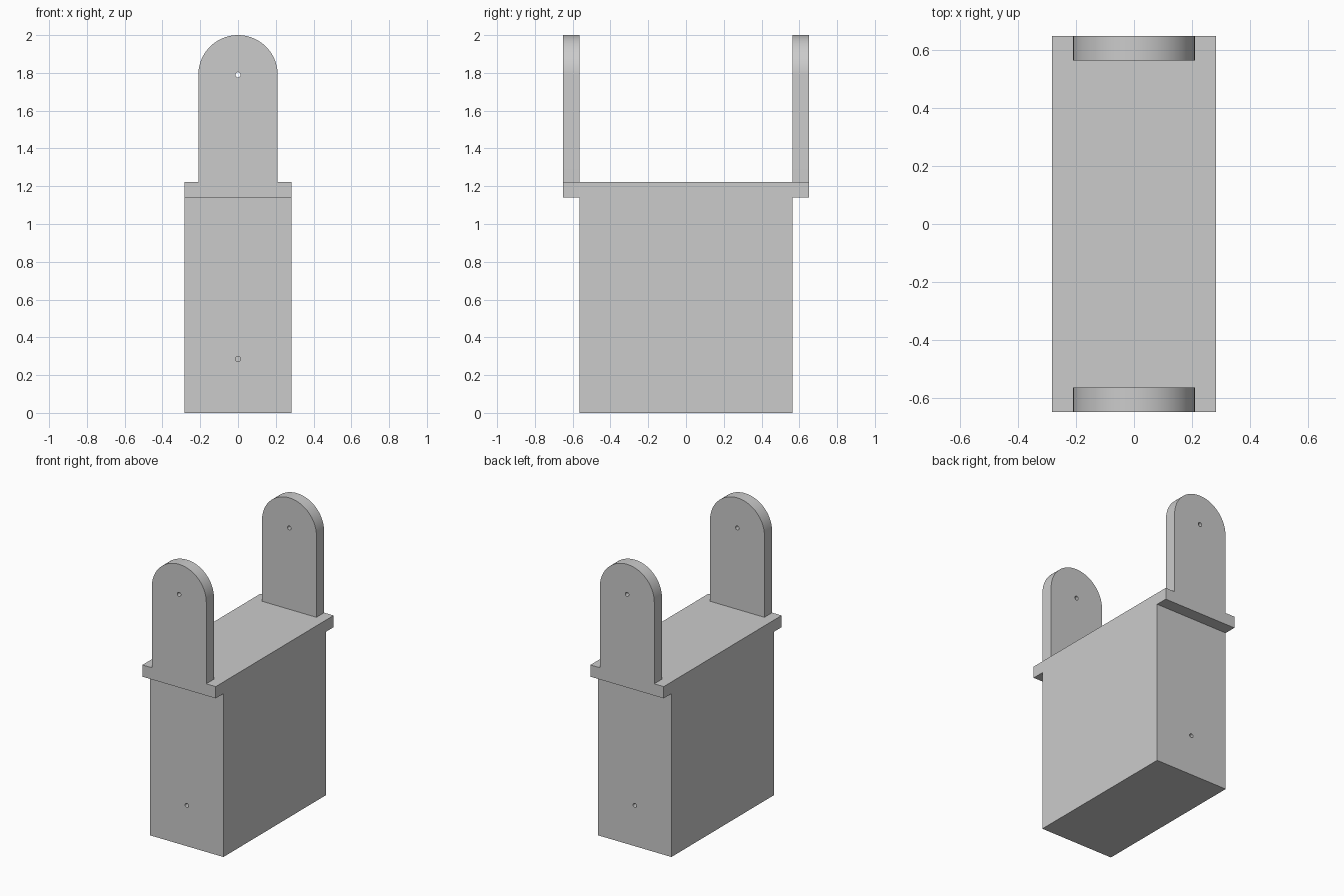
import bpy
import bmesh
import math
from mathutils import Matrix

cube = bpy.data.objects.get("Cube")
if cube:
    bpy.data.objects.remove(cube, do_unlink=True)

HALF_X, HALF_Y, LIP_Y = 0.283, 0.565, 0.65
LIP_Z, TOP_Z = 1.14, 1.222
ARM_R, PIVOT_Z = 0.21, 1.79
HOLE_R, PIN_Z = 0.014, 0.285

grey = bpy.data.materials.new("plain grey")
grey.use_nodes = True
colour = (0.6, 0.6, 0.6, 1)
grey.diffuse_color = colour
grey.node_tree.nodes["Principled BSDF"].inputs["Base Color"].default_value = colour


def add_object(name, bm):
    bmesh.ops.recalc_face_normals(bm, faces=bm.faces)
    mesh = bpy.data.meshes.new(name)
    bm.to_mesh(mesh)
    bm.free()
    mesh.materials.append(grey)
    obj = bpy.data.objects.new(name, mesh)
    bpy.context.collection.objects.link(obj)
    return obj


def extrude_profile(name, points, offset):
    bm = bmesh.new()
    face = bm.faces.new([bm.verts.new(p) for p in points])
    moved = bmesh.ops.extrude_face_region(bm, geom=[face])["geom"]
    verts = [v for v in moved if isinstance(v, bmesh.types.BMVert)]
    bmesh.ops.translate(bm, verts=verts, vec=offset)
    return add_object(name, bm)


def drill(target, y, z, depth):
    """Cut a round hole along y, centred on the given point."""
    bm = bmesh.new()
    place = Matrix.Translation((0, y, z)) @ Matrix.Rotation(math.pi / 2, 4, "X")
    bmesh.ops.create_cone(bm, cap_ends=True, segments=24, radius1=HOLE_R,
                          radius2=HOLE_R, depth=depth, matrix=place)
    cutter = add_object("hole_cutter", bm)
    cutter.hide_render = True
    mod = target.modifiers.new("hole", "BOOLEAN")
    mod.operation = "DIFFERENCE"
    mod.solver = "EXACT"
    mod.object = cutter
    bpy.context.view_layer.objects.active = target
    bpy.ops.object.modifier_apply(modifier=mod.name)
    bpy.data.objects.remove(cutter, do_unlink=True)


# Box body with an overhanging lip at the front and back
right_half = [(HALF_Y, 0), (HALF_Y, LIP_Z), (LIP_Y, LIP_Z), (LIP_Y, TOP_Z)]
outline = right_half + [(-y, z) for y, z in reversed(right_half)]
body = extrude_profile("body", [(-HALF_X, y, z) for y, z in outline],
                       (2 * HALF_X, 0, 0))

# Round-topped arms and the pin holes
STEPS = 48
for name, side in (("front_arm", -1), ("back_arm", 1)):
    points = [(-ARM_R, side * HALF_Y, TOP_Z), (ARM_R, side * HALF_Y, TOP_Z)]
    for i in range(STEPS + 1):
        a = math.pi * i / STEPS
        points.append((ARM_R * math.cos(a), side * HALF_Y,
                       PIVOT_Z + ARM_R * math.sin(a)))
    arm = extrude_profile(name, points, (0, side * (LIP_Y - HALF_Y), 0))
    drill(arm, side * (HALF_Y + LIP_Y) / 2, PIVOT_Z, 0.2)
    drill(body, side * HALF_Y, PIN_Z, 0.17)

# Smooth the round surfaces, keep the edges crisp
bpy.ops.object.select_all(action="DESELECT")
for obj in bpy.context.collection.objects:
    if obj.name in ("body", "front_arm", "back_arm"):
        obj.select_set(True)
        bpy.context.view_layer.objects.active = obj
bpy.ops.object.shade_smooth_by_angle(angle=math.radians(30))
